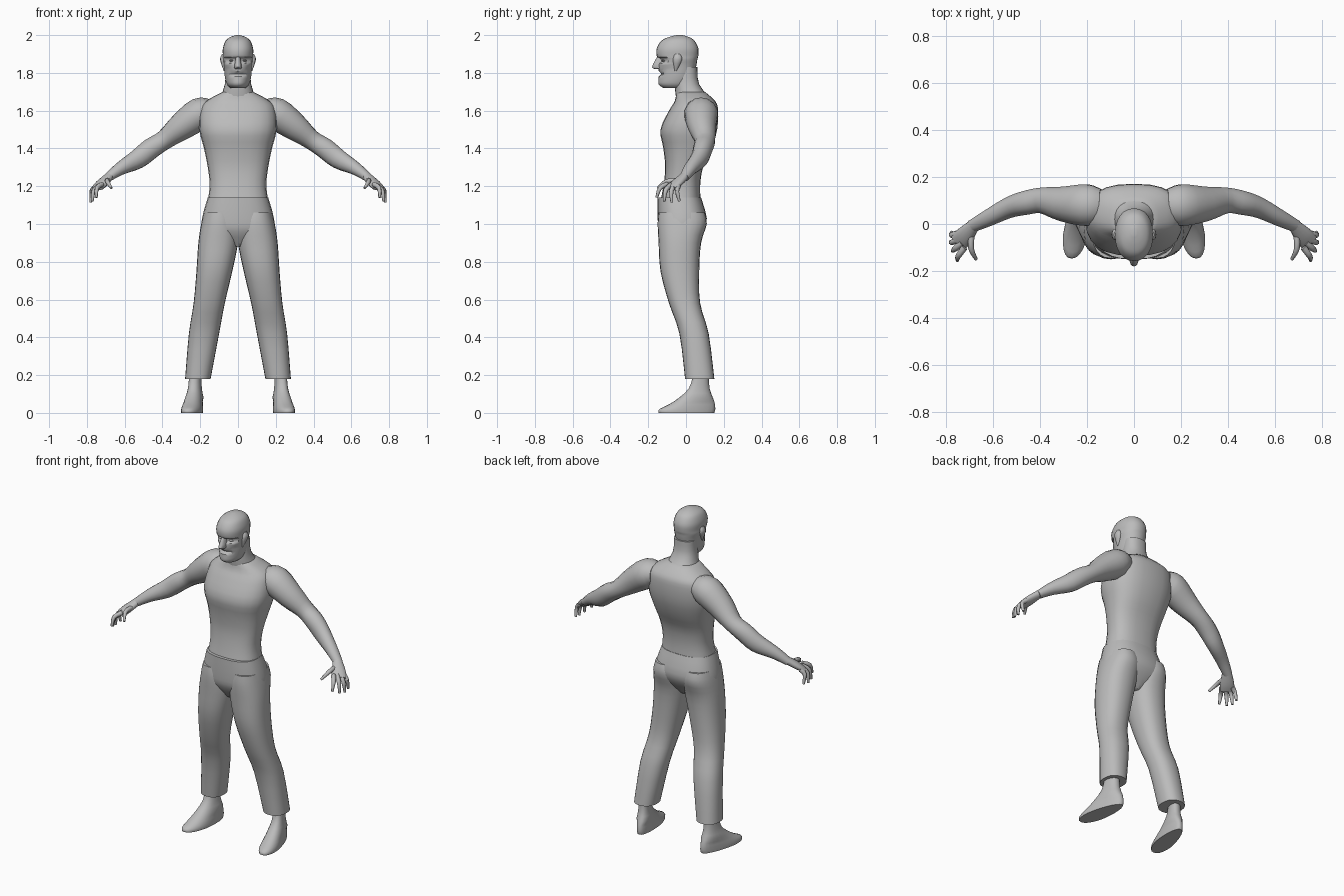
import bpy, bmesh
from math import sin, cos, pi, radians, copysign
from mathutils import Vector

default = bpy.data.objects.get("Cube")
if default:
    bpy.data.objects.remove(default, do_unlink=True)

colour = (0.5, 0.5, 0.5, 1)
grey = bpy.data.materials.new("plain grey")
grey.use_nodes = True
grey.diffuse_color = colour
grey.node_tree.nodes["Principled BSDF"].inputs["Base Color"].default_value = colour


def loft(name, rings, angle=50):
    """Skin a list of closed rings of points and cap both ends."""
    bm = bmesh.new()
    loops = [[bm.verts.new(point) for point in ring] for ring in rings]
    count = len(loops[0])
    for low, high in zip(loops, loops[1:]):
        for i in range(count):
            j = (i + 1) % count
            bm.faces.new((low[i], low[j], high[j], high[i]))
    bm.faces.new(loops[0])
    bm.faces.new(loops[-1])
    bmesh.ops.recalc_face_normals(bm, faces=bm.faces)
    mesh = bpy.data.meshes.new(name)
    bm.to_mesh(mesh)
    bm.free()
    mesh.materials.append(grey)
    obj = bpy.data.objects.new(name, mesh)
    bpy.context.collection.objects.link(obj)
    bpy.ops.object.select_all(action="DESELECT")
    obj.select_set(True)
    bpy.context.view_layer.objects.active = obj
    bpy.ops.object.shade_smooth_by_angle(angle=radians(angle))


def flowing(rows, steps=3):
    """Fill in rows between the given ones along a smooth curve."""
    rows = [Vector(row) for row in rows]
    padded = [rows[0], *rows, rows[-1]]
    result = []
    for before, start, end, after in zip(padded, padded[1:], padded[2:], padded[3:]):
        for step in range(steps):
            t = step / steps
            leave, arrive = (end - before) / 2, (after - start) / 2
            pull = end - start - leave
            bend = arrive - leave - 2 * pull
            result.append(start + leave * t + pull * t * t + bend * t * t * (t - 1))
    return result + [rows[-1]]


def rounded(value, power):
    return copysign(abs(value) ** (2 / power), value)


def level(z, left, right, front, back, power=2.3, count=24):
    """Horizontal ring filling the given bounds."""
    middle = Vector(((left + right) / 2, (front + back) / 2, z))
    wide, deep = (right - left) / 2, (back - front) / 2
    turns = [2 * pi * i / count for i in range(count)]
    return [middle + Vector((wide * rounded(cos(turn), power), deep * rounded(sin(turn), power), 0))
            for turn in turns]


def centred(rows, steps=3, power=2.3):
    """Rings from rows of height, half width, front, back."""
    return [level(z, -half, half, front, back, power)
            for z, half, front, back in flowing(rows, steps)]


def mirrored(rings, side):
    return [[Vector((side * p.x, p.y, p.z)) for p in ring] for ring in rings]


def tube(rows, count=14):
    """Rings along a path, rows of x, y, z, height radius, depth radius."""
    rows = flowing(rows)
    path = [Vector(row[:3]) for row in rows]
    ends = [path[0], *path, path[-1]]
    rings = []
    for point, row, last, following in zip(path, rows, ends, ends[2:]):
        along = (following - last).normalized()
        across = along.cross(Vector((0, 0, 1))).normalized()
        upward = across.cross(along)
        turns = [2 * pi * i / count for i in range(count)]
        rings.append([point + upward * row[3] * cos(turn) + across * row[4] * sin(turn)
                      for turn in turns])
    return rings


# Torso, from the waist up to the base of the neck
loft("torso", centred([
    (1.1, .165, -.14, .08), (1.2, .15, -.12, .075), (1.3, .16, -.11, .09),
    (1.4, .18, -.12, .135), (1.5, .205, -.135, .165), (1.6, .2, -.09, .17),
    (1.65, .17, -.06, .155), (1.7, .08, -.05, .1)], power=2.5))

# Hips, tapering to the crotch
loft("hips", centred([
    (1.14, .16, -.15, .08), (1.03, .19, -.15, .11), (.96, .18, -.14, .09),
    (.88, .04, -.09, .03)], power=2.5))

# Neck
loft("neck", centred([(1.65, .1, -.05, .14), (1.74, .07, -.06, .07), (1.83, .065, -.05, .06)]))

# Head, with chin, brow and cranium in its profile
head = centred([
    (1.72, .04, -.12, .01), (1.74, .06, -.145, .02), (1.78, .07, -.145, .04),
    (1.84, .075, -.145, .055), (1.87, .08, -.14, .06), (1.89, .08, -.155, .065),
    (1.93, .08, -.155, .065), (1.97, .065, -.13, .045), (1.99, .04, -.09, .015),
    (2, .01, -.05, -.02)], steps=4, power=2.2)
for p in [p for ring in head for p in ring if p.y < -.05]:
    # Jaw narrows to the chin, mouth and eye sockets sink in
    if p.z < 1.83:
        p.x *= 1 + 2 * (p.y + .05)
    if 1.79 < p.z < 1.81 and abs(p.x) < .035:
        p.y += .015
    if 1.85 < p.z < 1.88 and .015 < abs(p.x) < .06:
        p.y += .012
loft("head", head, angle=40)

# Nose
loft("nose", centred([(1.82, .01, -.15, -.1), (1.83, .02, -.18, -.1), (1.89, .01, -.15, -.1)]))

for side, word in ((1, "left"), (-1, "right")):
    # Ear
    ear = [level(z, .06, outer, front, back, count=10) for z, outer, front, back in flowing(
        [(1.81, .075, -.06, -.05), (1.87, .095, -.07, -.02), (1.9, .085, -.06, -.03)])]
    loft(word + "_ear", mirrored(ear, side))

    # Eye, a shallow lens in the socket
    eye = [level(1.865 + rise, .035 - half, .035 + half, front, -.1, count=10)
           for rise, half, front in ((-.006, .006, -.124), (0, .012, -.13), (.006, .006, -.124))]
    loft(word + "_eye", mirrored(eye, side))

    # Shoulder and arm down to the wrist
    arm = tube([
        (.14, .08, 1.6, .06, .07), (.2, .08, 1.585, .085, .09), (.3, .085, 1.515, .073, .075),
        (.39, .1, 1.445, .052, .056), (.46, .09, 1.4, .055, .052), (.53, .07, 1.345, .053, .045),
        (.62, .025, 1.295, .036, .036), (.69, -.01, 1.245, .023, .027)])
    loft(word + "_arm", mirrored(arm, side))

    # Palm
    palm = tube([(.68, -.005, 1.255, .022, .026), (.72, -.05, 1.215, .021, .04),
                 (.745, -.08, 1.19, .014, .04)])
    loft(word + "_palm", mirrored(palm, side))

    # Thumb and fanned, curled fingers
    digits = {"thumb": [Vector((.69, -.04, 1.23)), Vector((.67, -.15, 1.19))]}
    for i, finger in enumerate(("index", "middle", "ring", "little")):
        share = i / 3
        knuckle = Vector((.72, -.1, 1.21)).lerp(Vector((.75, -.04, 1.2)), share)
        tip = Vector((.75, -.155, 1.14)).lerp(Vector((.775, -.035, 1.12)), share)
        tip += Vector((.015, 0, -.015)) * sin(pi * share)
        digits[finger + "_finger"] = [knuckle, tip]
    for finger, (knuckle, tip) in digits.items():
        joint = knuckle.lerp(tip, .5) + Vector((.012, -.01, .015))
        bones = tube([(*knuckle, .014, .014), (*joint, .012, .012), (*tip, .007, .007)], count=8)
        loft(word + "_" + finger, mirrored(bones, side))

    # Trouser leg
    leg = [level(*row) for row in flowing([
        (1.06, .02, .18, -.145, .1), (1, 0, .195, -.15, .11), (.9, 0, .21, -.145, .08),
        (.75, .03, .22, -.135, .07), (.58, .07, .235, -.09, .075), (.42, .1, .26, -.035, .12),
        (.18, .145, .28, -.005, .15)])]
    loft(word + "_leg", mirrored(leg, side))

    # Foot and ankle, toes wider than the heel and turned outward
    foot = centred([(0, .055, -.145, .15), (.02, .055, -.14, .155), (.06, .05, -.065, .15),
                    (.13, .035, .015, .125), (.22, .03, .04, .12)])
    for p in [p for ring in foot for p in ring]:
        spread = min(1, .95 - 1.6 * p.y) if p.z < .08 else 1
        p.x = p.x * spread + .24 - .17 * p.y
    loft(word + "_foot", mirrored(foot, side))
